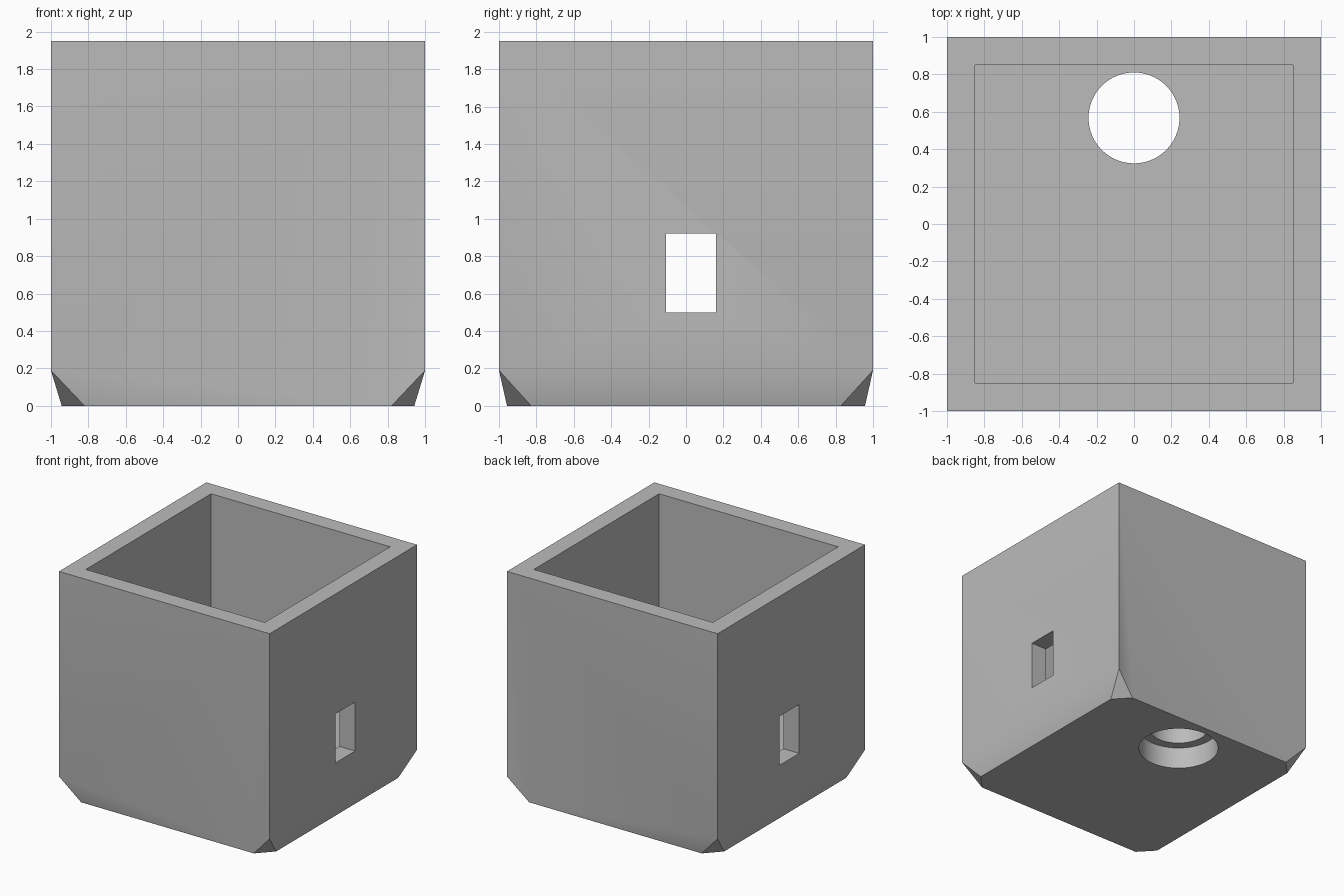
import bpy
import bmesh
from mathutils import Matrix, Vector

if "Cube" in bpy.data.objects:
    bpy.data.objects.remove(bpy.data.objects["Cube"], do_unlink=True)

HEIGHT = 1.95
CUT = 0.19      # height of the corner cuts
FLOOR = 0.43    # top of the inner floor

grey = bpy.data.materials.new("plain grey")
grey.use_nodes = True
grey.diffuse_color = (0.5, 0.5, 0.5, 1)
grey.node_tree.nodes["Principled BSDF"].inputs["Base Color"].default_value = (0.5, 0.5, 0.5, 1)


def add_object(name, bm):
    bmesh.ops.recalc_face_normals(bm, faces=bm.faces)
    mesh = bpy.data.meshes.new(name)
    bm.to_mesh(mesh)
    bm.free()
    mesh.materials.append(grey)
    obj = bpy.data.objects.new(name, mesh)
    bpy.context.collection.objects.link(obj)
    return obj


def box(name, low, high):
    low, high = Vector(low), Vector(high)
    bm = bmesh.new()
    place = Matrix.Translation((low + high) / 2) @ Matrix.Diagonal((*(high - low), 1))
    bmesh.ops.create_cube(bm, size=1, matrix=place)
    return add_object(name, bm)


def cylinder(name, radius, low, high):
    bm = bmesh.new()
    bmesh.ops.create_cone(bm, cap_ends=True, segments=64, radius1=radius, radius2=radius,
                          depth=high - low,
                          matrix=Matrix.Translation((0, 0.567, (low + high) / 2)))
    return add_object(name, bm)


# Outer body: block with tapered lower edges and clipped bottom corners
bm = bmesh.new()
top, corner, foot, side = {}, {}, {}, {}
for sx in (-1, 1):
    for sy in (-1, 1):
        key = (sx, sy)
        top[key] = bm.verts.new((sx, sy, HEIGHT))
        corner[key] = bm.verts.new((sx, sy, CUT))
        foot[key] = bm.verts.new((sx * 0.82, sy * 0.957, 0))
        side[key] = bm.verts.new((sx * 0.942, sy * 0.828, 0))
        bm.faces.new((corner[key], foot[key], side[key]))

for s in (-1, 1):
    # Front and back walls
    l, r = (-1, s), (1, s)
    bm.faces.new((top[r], corner[r], foot[r]))
    bm.faces.new((top[r], foot[r], corner[l]))
    bm.faces.new((foot[r], foot[l], corner[l]))
    bm.faces.new((top[r], corner[l], top[l]))
    # Side walls
    f, b = (s, -1), (s, 1)
    bm.faces.new((top[f], top[b], corner[b], corner[f]))
    bm.faces.new((corner[f], corner[b], side[b], side[f]))

ring = [(-1, -1), (1, -1), (1, 1), (-1, 1)]
bm.faces.new([top[k] for k in ring])
outline = []
for k in ring:
    pair = [side[k], foot[k]]
    outline += pair if k[0] == k[1] else pair[::-1]
bm.faces.new(outline)
body = add_object("open_box", bm)

# Pocket, side windows, and stepped hole through the floor
cutters = [
    box("pocket_cutter", (-0.85, -0.85, FLOOR), (0.85, 0.85, HEIGHT + 0.2)),
    box("window_cutter", (-1.2, -0.107, 0.5), (1.2, 0.16, 0.92)),
    cylinder("hole_cutter", 0.243, -0.2, FLOOR + 0.2),
    cylinder("counterbore_cutter", 0.324, -0.2, 0.19),
]
bpy.context.view_layer.objects.active = body
for cutter in cutters:
    cutter.hide_render = True
    mod = body.modifiers.new("cut", "BOOLEAN")
    mod.operation = "DIFFERENCE"
    mod.solver = "EXACT"
    mod.object = cutter
    bpy.ops.object.modifier_apply(modifier=mod.name)
    bpy.data.objects.remove(cutter, do_unlink=True)

# Smooth the round hole and gentle tapers, keep true edges sharp
for obj in bpy.context.selected_objects:
    obj.select_set(False)
body.select_set(True)
bpy.ops.object.shade_smooth_by_angle(angle=0.52)
